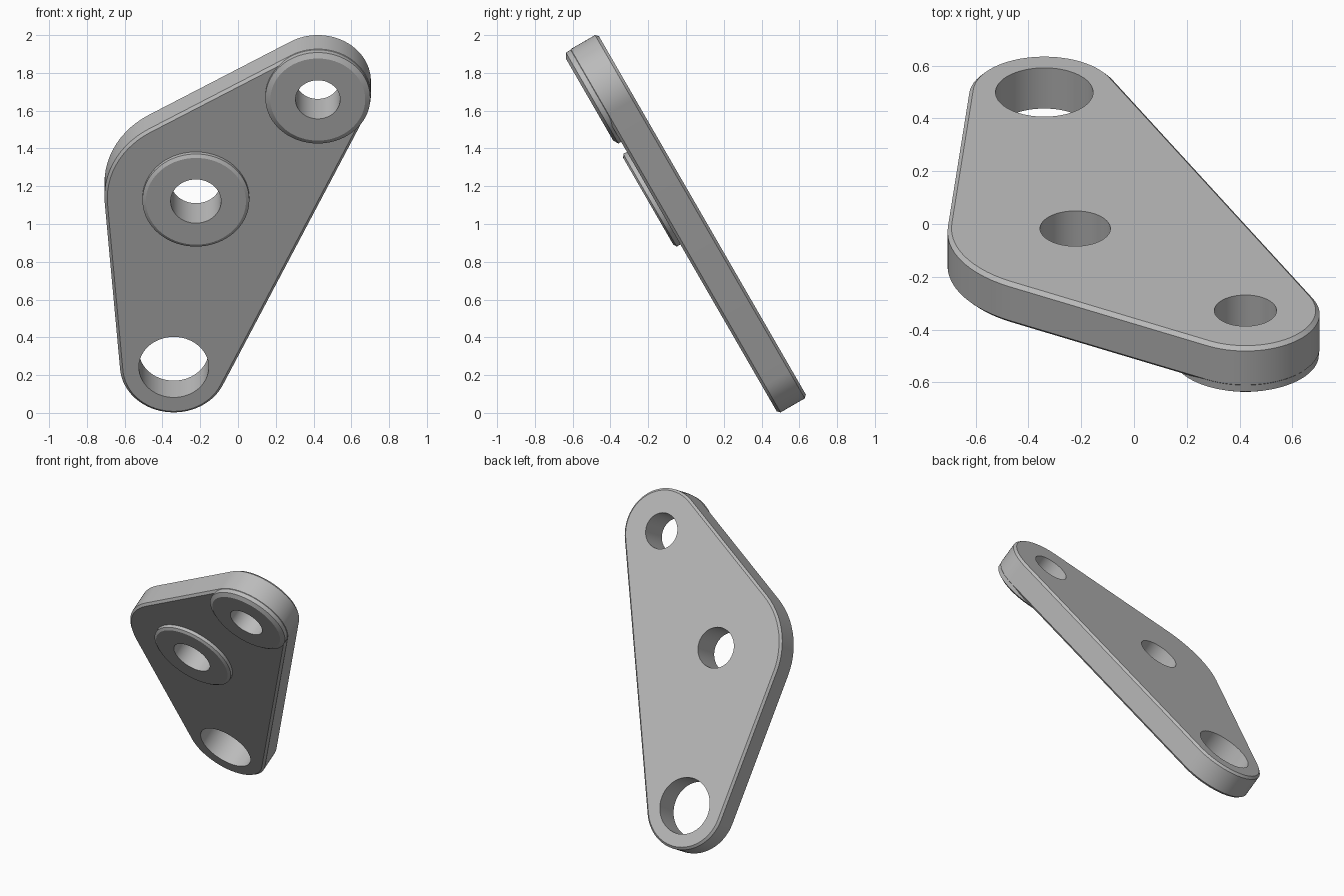
import bpy, bmesh, math
from mathutils import Matrix

cube = bpy.data.objects.get("Cube")
if cube:
    bpy.data.objects.remove(cube, do_unlink=True)

# Plate plane leans forward; local z points out of the front face
TILT = Matrix.Rotation(math.radians(120), 4, 'X')
BACK, FRONT, BOSS = -0.598, -0.42, -0.387
CHAMFER = 0.015

# Lobes in counter-clockwise order: centre x, centre y, outer radius, hole radius
LOWER = (-0.34, 0.037, 0.285, 0.185)
UPPER = (0.4225, 1.692, 0.281, 0.118)
MIDDLE = (-0.223, 1.07, 0.484, 0.1335)
LOBES = (LOWER, UPPER, MIDDLE)

metal = bpy.data.materials.new("grey_metal")
metal.use_nodes = True
grey = (0.5, 0.5, 0.5, 1)
metal.diffuse_color = grey
metal.node_tree.nodes["Principled BSDF"].inputs["Base Color"].default_value = grey


def tangent_angle(a, b):
    """Outward normal angle of the line touching two lobes."""
    dx, dy = b[0] - a[0], b[1] - a[1]
    return math.atan2(dy, dx) - math.pi / 2 + math.asin((a[2] - b[2]) / math.hypot(dx, dy))


def plate_outline(inset):
    points = []
    for i, lobe in enumerate(LOBES):
        start = tangent_angle(LOBES[i - 1], lobe)
        end = tangent_angle(lobe, LOBES[(i + 1) % 3])
        sweep = (end - start) % math.tau
        steps = max(8, round(sweep / math.tau * 72))
        for k in range(steps + 1):
            t = start + sweep * k / steps
            r = lobe[2] - inset
            points.append((lobe[0] + r * math.cos(t), lobe[1] + r * math.sin(t)))
    return points


def circle(lobe, radius, count=72):
    return [(lobe[0] + radius * math.cos(math.tau * k / count),
             lobe[1] + radius * math.sin(math.tau * k / count)) for k in range(count)]


def loft(name, levels):
    """Solid through matching outlines, listed from back to front."""
    bm = bmesh.new()
    rings = [[bm.verts.new((x, y, z)) for x, y in outline] for outline, z in levels]
    for low, high in zip(rings, rings[1:]):
        for k in range(len(low)):
            j = (k + 1) % len(low)
            bm.faces.new((low[k], low[j], high[j], high[k]))
    bm.faces.new(rings[0][::-1])
    bm.faces.new(rings[-1])
    mesh = bpy.data.meshes.new(name)
    bm.to_mesh(mesh)
    bm.free()
    mesh.materials.append(metal)
    obj = bpy.data.objects.new(name, mesh)
    bpy.context.collection.objects.link(obj)
    obj.matrix_world = TILT
    return obj


def combine(target, tool, operation):
    bpy.context.view_layer.objects.active = target
    mod = target.modifiers.new(operation.lower(), 'BOOLEAN')
    mod.operation, mod.object, mod.solver = operation, tool, 'EXACT'
    bpy.ops.object.modifier_apply(modifier=mod.name)
    bpy.data.objects.remove(tool, do_unlink=True)


# Chamfered plate
wide, narrow = plate_outline(0), plate_outline(CHAMFER)
plate = loft("bracket_plate", [(narrow, BACK), (wide, BACK + CHAMFER),
                               (wide, FRONT - CHAMFER), (narrow, FRONT)])

# Raised bosses on the front
for lobe, radius, bevel in ((MIDDLE, 0.283, 0.018), (UPPER, 0.278, 0.027)):
    boss = loft("boss", [(circle(lobe, radius), FRONT - 0.05),
                         (circle(lobe, radius), BOSS - bevel * 0.6),
                         (circle(lobe, radius - bevel), BOSS)])
    combine(plate, boss, 'UNION')

# Through holes
for lobe in LOBES:
    hole = circle(lobe, lobe[3])
    cutter = loft("hole_cutter", [(hole, BACK - 0.1), (hole, BOSS + 0.1)])
    cutter.hide_render = True
    combine(plate, cutter, 'DIFFERENCE')

bpy.ops.object.select_all(action='DESELECT')
plate.select_set(True)
bpy.context.view_layer.objects.active = plate
bpy.ops.object.shade_smooth_by_angle(angle=math.radians(25))
